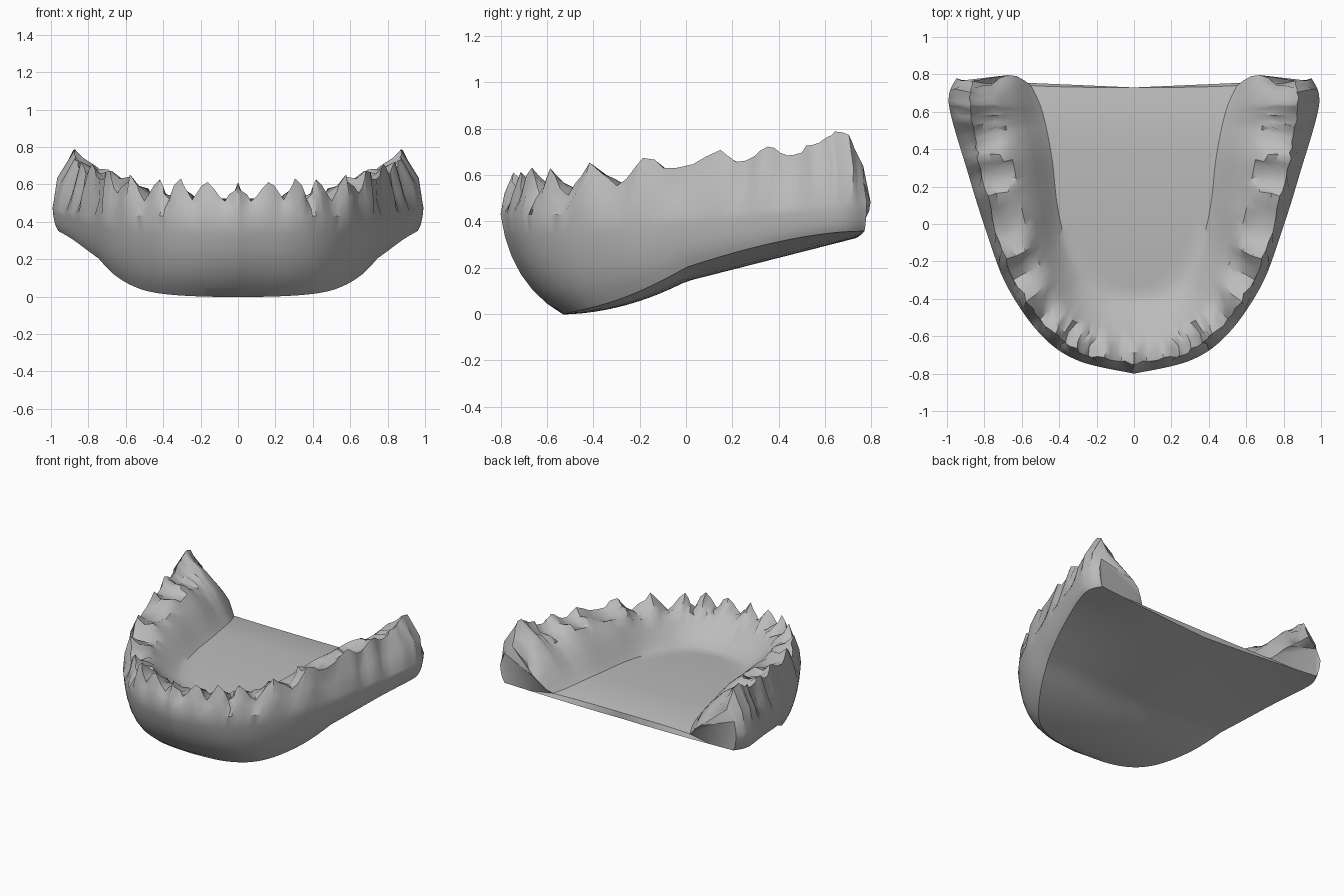
import bpy, bmesh, random
from math import sin, pi
from mathutils import Vector

cube = bpy.data.objects.get("Cube")
if cube:
    bpy.data.objects.remove(cube)
random.seed(4)

# Plan curves of one half of the arch, from the front midline to the rear end
OUTER = [(0, -.8), (.3, -.73), (.5, -.59), (.68, -.33), (.79, -.04), (.89, .28), (.99, .64), (.95, .78)]
CREST = [(0, -.745), (.28, -.69), (.47, -.54), (.64, -.29), (.74, -.02), (.82, .31), (.88, .62), (.86, .76)]
FOOT = [(0, -.38), (.14, -.36), (.26, -.27), (.36, -.1), (.41, .1), (.44, .36), (.49, .6), (.55, .74)]
BASE = [(0, -.53), (.26, -.51), (.46, -.42), (.63, -.21), (.75, .02), (.86, .3), (.96, .64), (.92, .77)]
MIDLINE = [(0, -.3), (0, -.22), (0, -.1), (0, .05), (0, .2), (0, .4), (0, .6), (0, .73)]

# Cusps: place along the arch, tip height, depth of the gap that follows
CUSPS = [(0, .61, .1), (.6, .62, .1), (1.15, .63, .11), (1.75, .63, .12), (2.55, .65, .11), (3.4, .68, .07),
         (4.5, .7, .06), (5.15, .73, .05), (5.65, .72, 0), (6.1, .78, 0), (7, .63, 0)]
STEPS = 6


def spline(points, k):
    """Catmull-Rom point at parameter k."""
    i = min(int(k), len(points) - 2)
    t = k - i
    a, b, c, d = (Vector(points[max(0, min(j, len(points) - 1))]) for j in range(i - 1, i + 3))
    return b + (c - a) * t / 2 + (a - b * 2.5 + c * 2 - d / 2) * t**2 + ((b - c) * 3 + d - a) / 2 * t**3


def at(p, z):
    return Vector((p.x, p.y, z))


def floor_z(y):
    """Shallow floor that rolls down to the rear rim."""
    return .4 - (.06 if y < .4 else .28) * (y - .4)**2


def under_z(p):
    """Sloping underside, flatter under the chin and turned up at the sides."""
    chin = .036 * max(0, 1 - ((p.y + .28) / .28)**2)
    return .14 + .255 * p.y - chin + .11 * p.x**2 * (1 - 1.3 * p.y**2)


def rough(p, amount, k):
    """Small carved irregularity that leaves the midline alone."""
    if k == 0:
        return p
    return p + Vector([random.uniform(-amount, amount) for _ in range(3)])


def section(k, tip, gap, peak):
    """Cross-section from the underside midline, over the arch, to the floor midline."""
    outer, crest, foot, base, mid = (spline(c, k) for c in (OUTER, CREST, FOOT, BASE, MIDLINE))
    molar = max(0, min(1, (k - 2) / 2))
    rear = max(0, k - 6)
    notch = 1 - peak
    top = tip - gap * notch
    pts = []
    # Underside
    for j in range(5):
        p = mid.lerp(base, j / 5)
        pts.append(at(p, under_z(p)))
    # Rounded outer wall
    low = at(base, under_z(base))
    high = at(outer, .43 + .07 * max(0, outer.y))
    bend = at(base.lerp(outer, .85), low.z + .3 * (high.z - low.z))
    for j in range(7):
        t = j / 6
        pts.append(low.lerp(bend, t).lerp(bend.lerp(high, t), t))
    # Gum line and biting edge
    reach = .3 + .4 * notch * (gap > 0)
    pts.append(rough(at(outer.lerp(crest, reach), high.z + .5 * (tip - high.z) - .05 * notch * (gap > 0)), .012, k))
    pts.append(rough(at(crest, top), .01, k))
    shelf = tip - .1 + .07 * molar - .06 * max(0, min(1, k - 5))
    pts.append(rough(at(crest.lerp(foot, .15), (top + shelf) / 2 - .03 * molar * (k < 6)), .01, k))
    inner = crest.lerp(foot, .32)
    pts.append(rough(at(inner, shelf - gap * notch * molar), .012, k))
    # Inner wall, hollow at the front, bulging along the sides and rounded at the rear
    ground = floor_z(foot.y)
    for t, hollow, bulge in ((.2, .72, .85), (.42, .42, .67), (.64, .2, .44), (.84, .06, .16), (1, 0, 0)):
        p = at(inner.lerp(foot, t), ground + (shelf - ground) * (hollow + (bulge - hollow) * molar))
        p.y += .05 * rear**2 * sin(pi * t)
        pts.append(p)
    # Floor
    for j in range(1, 7):
        t = 1 - j / 6
        y = mid.y + (foot.y - mid.y) * t**3
        pts.append(Vector((foot.x * t, y, floor_z(y))))
    return pts


# Loft the sections along the half arch
rows = []
for (k0, h0, gap), (k1, h1, _) in zip(CUSPS, CUSPS[1:]):
    for s in range(STEPS):
        f = s / STEPS
        ease = f * f if k1 == 7 else f
        rows.append(section(k0 + (k1 - k0) * f, h0 + (h1 - h0) * ease, gap, abs(1 - 2 * f)**1.2))
rows.append(section(CUSPS[-1][0], CUSPS[-1][1], 0, 1))

bm = bmesh.new()
grid = [[bm.verts.new(p) for p in row] for row in rows]
for a, b in zip(grid, grid[1:]):
    for j in range(len(a) - 1):
        bm.faces.new((a[j], a[j + 1], b[j + 1], b[j]))
# Rear rim of the floor and rear end of the arm
end = grid[-1]
rim = bm.faces.new(end[:4] + end[-7:])
arm_end = bm.faces.new(end[3:-6])
bmesh.ops.triangulate(bm, faces=[rim, arm_end])

# Mirror to the other half and weld the midline
copy = bmesh.ops.duplicate(bm, geom=bm.verts[:] + bm.edges[:] + bm.faces[:])["geom"]
for v in copy:
    if isinstance(v, bmesh.types.BMVert):
        v.co.x = -v.co.x
bmesh.ops.remove_doubles(bm, verts=bm.verts[:], dist=.0005)
bmesh.ops.recalc_face_normals(bm, faces=bm.faces[:])

mesh = bpy.data.meshes.new("lower_jaw_cast")
bm.to_mesh(mesh)
bm.free()
cast = bpy.data.objects.new("lower_jaw_cast", mesh)
bpy.context.collection.objects.link(cast)

# Plain plaster
plaster = bpy.data.materials.new("grey_plaster")
plaster.use_nodes = True
colour = (.5, .5, .5, 1)
plaster.diffuse_color = colour
plaster.node_tree.nodes["Principled BSDF"].inputs["Base Color"].default_value = colour
mesh.materials.append(plaster)

bpy.ops.object.select_all(action='DESELECT')
cast.select_set(True)
bpy.context.view_layer.objects.active = cast
bpy.ops.object.shade_smooth_by_angle(angle=.7)
